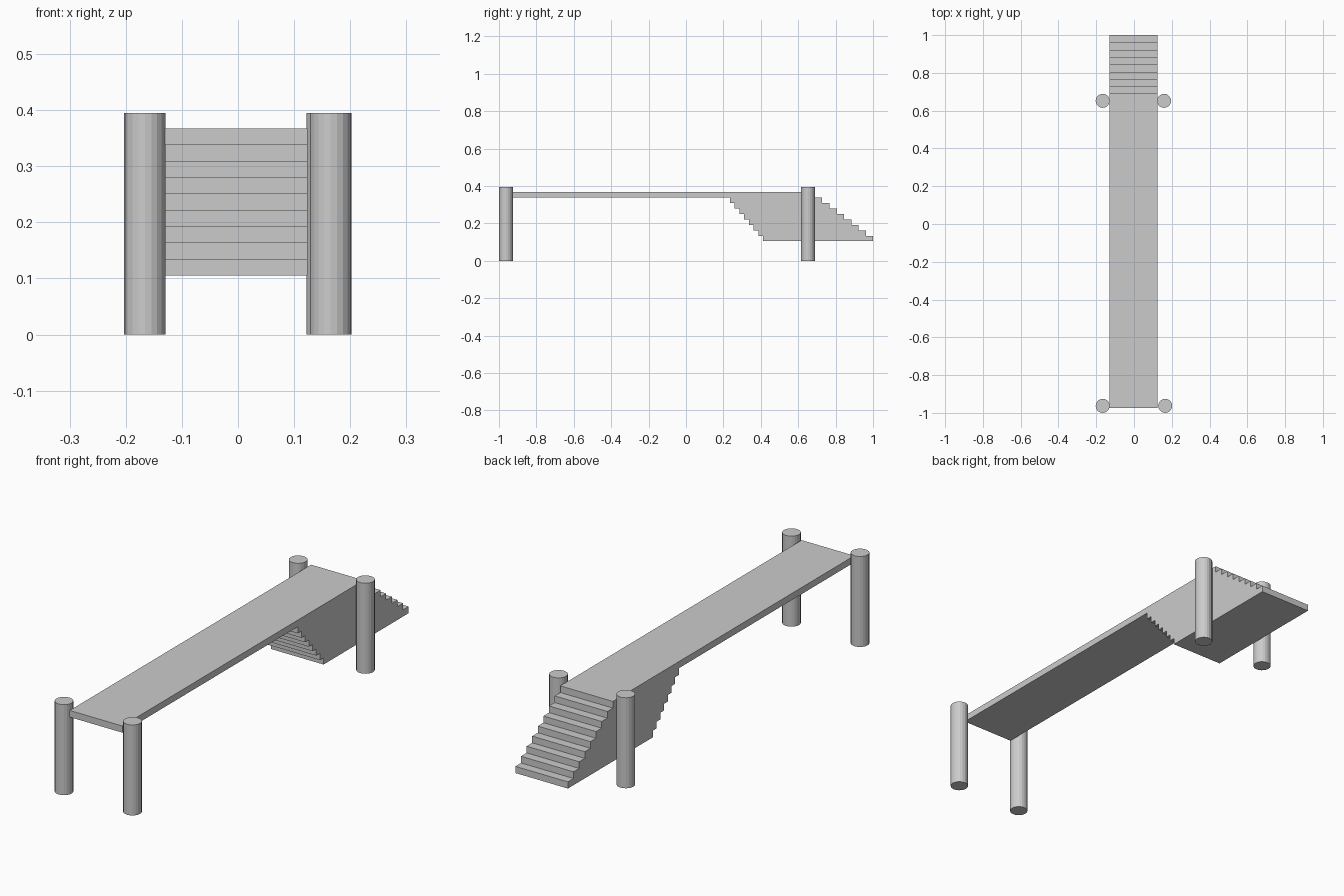
import bpy, bmesh

if "Cube" in bpy.data.objects:
    bpy.data.objects.remove(bpy.data.objects["Cube"])

grey = bpy.data.materials.new("plain grey")
grey.diffuse_color = (0.6, 0.6, 0.6, 1)
grey.use_nodes = True
grey.node_tree.nodes["Principled BSDF"].inputs["Base Color"].default_value = grey.diffuse_color

X0, X1 = -0.13, 0.124          # width of walkway and stairs


def finish(name, bm):
    bmesh.ops.recalc_face_normals(bm, faces=bm.faces[:])
    mesh = bpy.data.meshes.new(name)
    bm.to_mesh(mesh)
    bm.free()
    mesh.materials.append(grey)
    obj = bpy.data.objects.new(name, mesh)
    bpy.context.collection.objects.link(obj)
    return obj


def extrude_profile(name, points):
    """Extrude a (y, z) outline across the walkway width."""
    bm = bmesh.new()
    face = bm.faces.new([bm.verts.new((X0, y, z)) for y, z in points])
    out = bmesh.ops.extrude_face_region(bm, geom=[face])
    verts = [g for g in out["geom"] if isinstance(g, bmesh.types.BMVert)]
    bmesh.ops.translate(bm, verts=verts, vec=(X1 - X0, 0, 0))
    return finish(name, bm)


# Walkway deck joined to the solid stair block, stepped on both ends
steps, base, top = 8, 0.105, 0.367
rise = (top - base) / (steps + 1)
back, front = [], []
for i in range(steps):
    z0, z1 = base + i * rise, base + (i + 1) * rise
    yb, yf = 1.0 - 0.0388 * i, 0.413 - 0.0254 * i
    back += [(yb, z0), (yb, z1)]
    front += [(yf, z0), (yf, z1)]
deck_under = top - rise
deck = [(0.69, deck_under), (0.69, top), (-0.975, top), (-0.975, deck_under)]
extrude_profile("deck_and_stairs", back + deck + front[::-1])

# Four round posts at the corners
posts = {
    "front_left_post": (-0.166, -0.963),
    "front_right_post": (0.165, -0.963),
    "back_left_post": (-0.166, 0.652),
    "back_right_post": (0.159, 0.652),
}
for name, (x, y) in posts.items():
    bm = bmesh.new()
    bmesh.ops.create_cone(bm, cap_ends=True, segments=20,
                          radius1=0.037, radius2=0.037, depth=0.395)
    finish(name, bm).location = (x, y, 0.1975)
